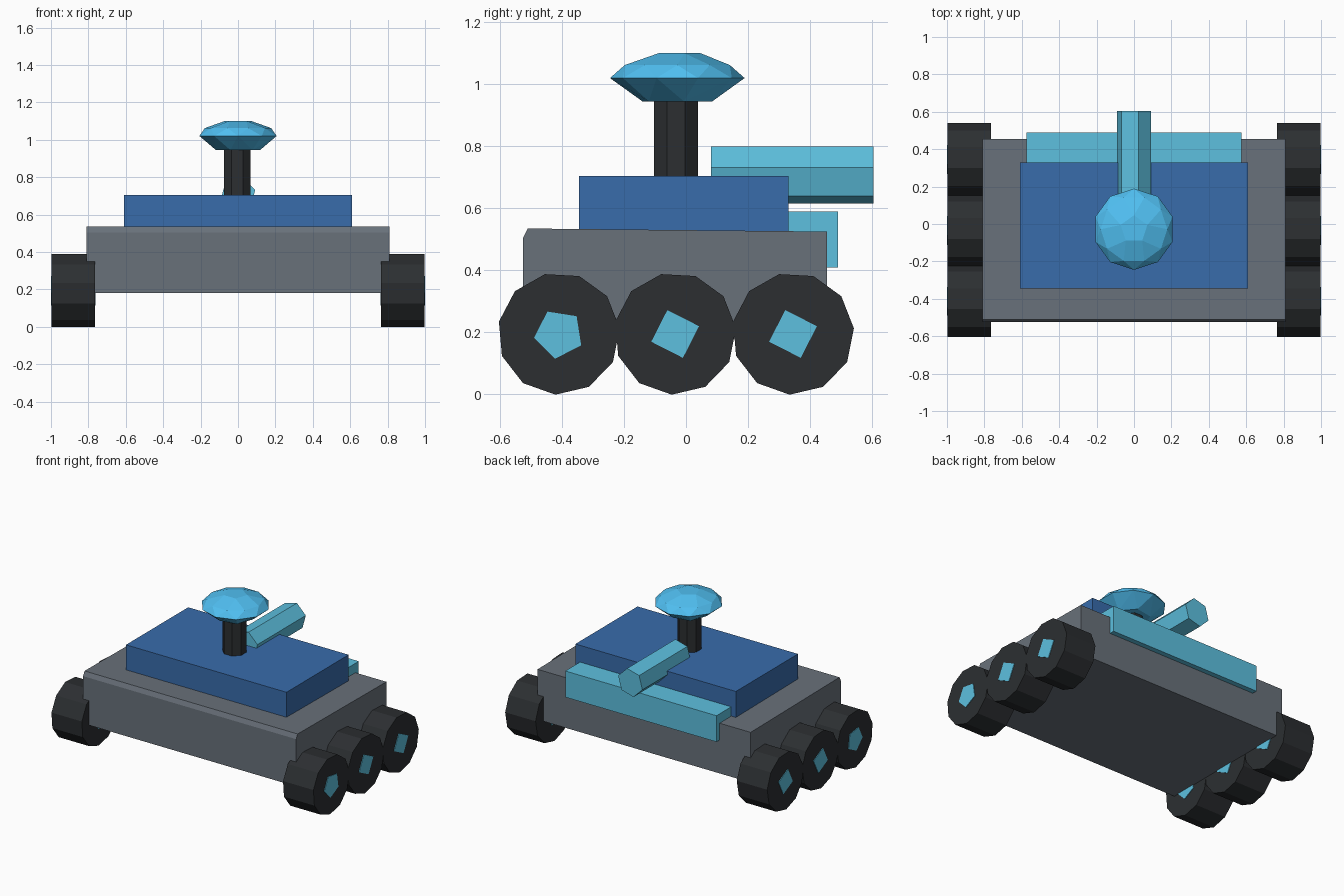
import bpy, bmesh
from math import cos, sin, pi, radians
from mathutils import Vector

if "Cube" in bpy.data.objects:
    bpy.data.objects.remove(bpy.data.objects["Cube"])


def material(name, rgb):
    m = bpy.data.materials.new(name)
    m.diffuse_color = (*rgb, 1)
    m.use_nodes = True
    m.node_tree.nodes["Principled BSDF"].inputs["Base Color"].default_value = m.diffuse_color
    return m


SLATE = material("slate", (0.14, 0.165, 0.195))
BLUE = material("blue", (0.04, 0.15, 0.41))
CYAN = material("cyan", (0.11, 0.53, 0.74))
SKY = material("sky", (0.08, 0.52, 0.88))
BLACK = material("black", (0.025, 0.028, 0.031))


def finish(name, bm, mat):
    bmesh.ops.recalc_face_normals(bm, faces=bm.faces)
    me = bpy.data.meshes.new(name)
    bm.to_mesh(me)
    bm.free()
    me.materials.append(mat)
    ob = bpy.data.objects.new(name, me)
    bpy.context.collection.objects.link(ob)
    return ob


def prism(name, points, start, end, axis, mat):
    """Extrude a 2D outline between start and end along the given axis."""
    def place(p, d):
        return {'x': (d, p[0], p[1]), 'y': (p[0], d, p[1]), 'z': (p[0], p[1], d)}[axis]
    bm = bmesh.new()
    a = [bm.verts.new(place(p, start)) for p in points]
    b = [bm.verts.new(place(p, end)) for p in points]
    bm.faces.new(a)
    bm.faces.new(b)
    n = len(points)
    for i in range(n):
        j = (i + 1) % n
        bm.faces.new((a[i], a[j], b[j], b[i]))
    return finish(name, bm, mat)


def ngon(cx, cy, r, n, deg=0.0):
    return [(cx + r * cos(radians(deg) + 2 * pi * i / n),
             cy + r * sin(radians(deg) + 2 * pi * i / n)) for i in range(n)]


def rect(x0, x1, y0, y1):
    return [(x0, y0), (x1, y0), (x1, y1), (x0, y1)]


# Hull with a slightly sloping top and a small front chamfer
prism("hull", [(-0.525, 0.18), (-0.525, 0.505), (-0.51, 0.535), (0.455, 0.525), (0.455, 0.18)],
      -0.81, 0.81, 'x', SLATE)

# Raised deck and rear panel
prism("deck", rect(-0.61, 0.61, -0.345, 0.33), 0.50, 0.705, 'z', BLUE)
prism("rear_panel", rect(-0.575, 0.575, 0.325, 0.49), 0.41, 0.59, 'z', CYAN)

# Six-sided rear tube
prism("rear_tube", ngon(0, 0.707, 0.095, 6, 15), 0.08, 0.605, 'y', CYAN)

# Mast
prism("mast", ngon(-0.004, -0.032, 0.077, 8, 22.5), 0.69, 0.96, 'z', BLACK)

# Faceted dish: hull of staggered rings (radius, height, sides, turn)
bm = bmesh.new()
for r, z, n, turn in [(0.12, 0.945, 6, 10), (0.217, 1.02, 10, 18),
                      (0.178, 1.062, 10, 0), (0.075, 1.1, 5, 18)]:
    for x, y in ngon(0, -0.028, r, n, turn):
        bm.verts.new(Vector((x, y, z)))
bmesh.ops.convex_hull(bm, input=bm.verts)
finish("dish", bm, SKY)

# Three wheels per side with hubs running through them
for side, s in (("right", 1), ("left", -1)):
    for pos, y, hub_sides, hub_turn in (("front", -0.41, 5, 45),
                                        ("middle", -0.035, 4, 18), ("rear", 0.345, 4, 18)):
        prism(f"{side}_{pos}_wheel", ngon(y, 0.196, 0.197, 11, 5), s * 0.765, s * 0.996, 'x', BLACK)
        prism(f"{side}_{pos}_hub", ngon(y, 0.195, 0.081, hub_sides, hub_turn),
              s * 0.761, s * 1.0, 'x', CYAN)
